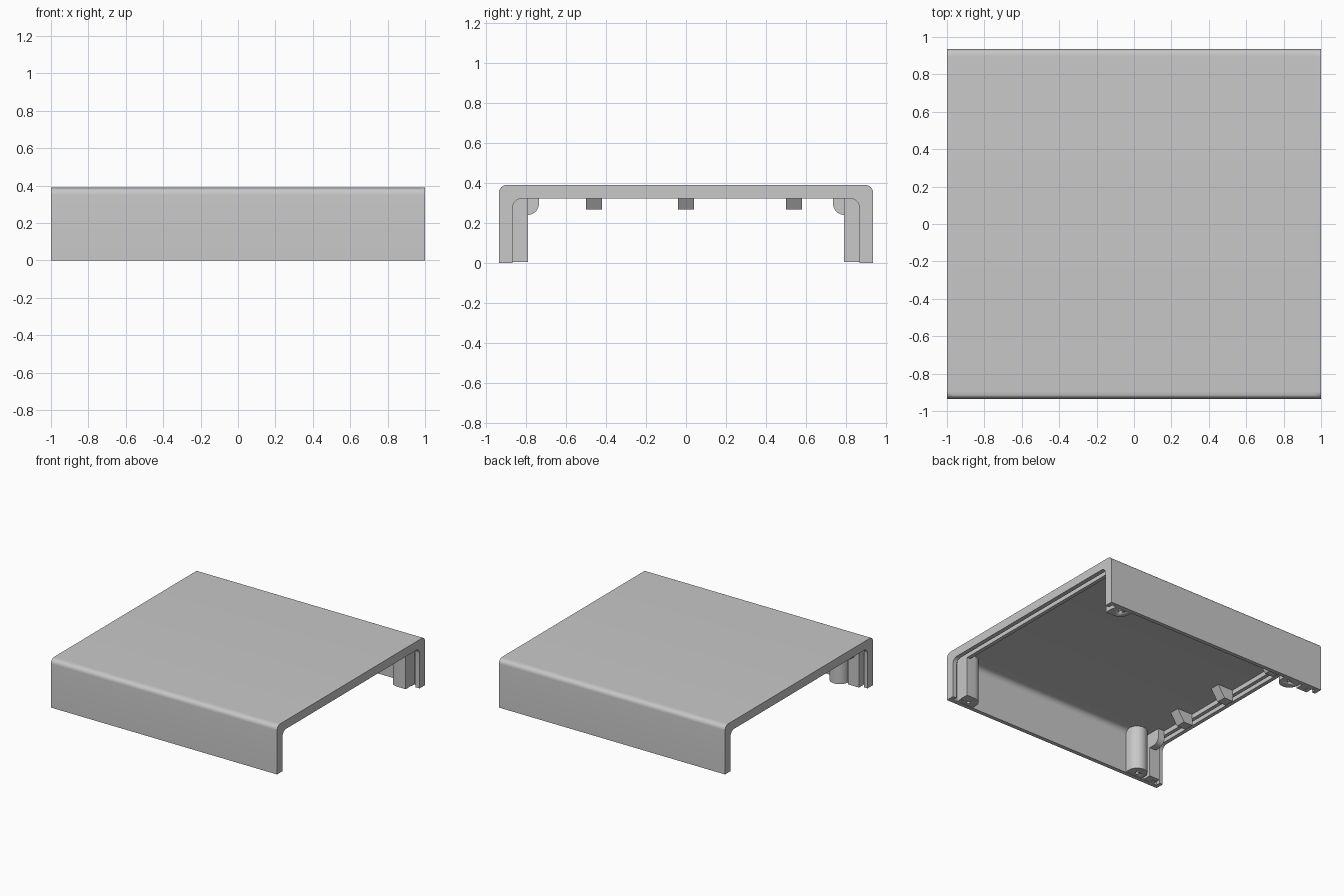
import bpy, bmesh, math
from mathutils import Matrix

cube = bpy.data.objects.get("Cube")
if cube:
    bpy.data.objects.remove(cube)

GREY = (0.58, 0.58, 0.58, 1)
grey = bpy.data.materials.new("plain grey")
grey.use_nodes = True
grey.diffuse_color = GREY
grey.node_tree.nodes["Principled BSDF"].inputs["Base Color"].default_value = GREY

HALF_Y, TOP = 0.935, 0.39
RIB, SKIN = 0.069, 0.032          # thickness at the end ribs and between them
INNER_Y, CEILING = HALF_Y - SKIN, TOP - SKIN
FOOT, SINK = 0.004, 0.005


def finish(name, bm):
    bmesh.ops.recalc_face_normals(bm, faces=bm.faces)
    mesh = bpy.data.meshes.new(name)
    bm.to_mesh(mesh)
    bm.free()
    mesh.materials.append(grey)
    obj = bpy.data.objects.new(name, mesh)
    bpy.context.collection.objects.link(obj)
    bpy.ops.object.select_all(action="DESELECT")
    obj.select_set(True)
    bpy.context.view_layer.objects.active = obj
    bpy.ops.object.shade_smooth_by_angle(angle=math.radians(30))
    return obj


def loft(name, rings):
    """Skin a list of equal closed rings and cap both ends."""
    bm = bmesh.new()
    loops = [[bm.verts.new(p) for p in ring] for ring in rings]
    n = len(loops[0])
    for a, b in zip(loops, loops[1:]):
        for i in range(n):
            j = (i + 1) % n
            bm.faces.new((a[i], a[j], b[j], b[i]))
    bm.faces.new(loops[0])
    bm.faces.new(loops[-1])
    return finish(name, bm)


def arc(cx, cy, r, start, end, steps=8):
    angles = [math.radians(start + (end - start) * i / steps) for i in range(steps + 1)]
    return [(cx + r * math.cos(a), cy + r * math.sin(a)) for a in angles]


def arch(y, z, r):
    """Open rounded U, from the +y foot over the top to the -y foot."""
    return ([(y, 0)] + arc(y - r, z - r, r, 0, 90)
            + arc(r - y, z - r, r, 90, 180) + [(-y, 0)])


def along_x(name, profile, x0, x1):
    return loft(name, [[(x, y, z) for y, z in profile] for x in (x0, x1)])


def upright(name, outline):
    return loft(name, [[(x, y, z) for x, y in outline] for z in (FOOT, CEILING + SINK)])


# Cover shell: thin skin with a pair of ribs round the inside at each end
def shell_ring(x, t):
    ring = arch(HALF_Y, TOP, 0.04) + arch(HALF_Y - t, TOP - t, 0.045)[::-1]
    return [(x, y, z) for y, z in ring]


stations = []
for x0, x1 in ((-1, -0.97), (-0.935, -0.905), (0.9, 0.93), (0.965, 1)):
    stations += [(x0, SKIN), (x0, RIB), (x1, RIB), (x1, SKIN)]
stations = stations[1:-1]
shell = loft("cover_shell", [shell_ring(x, t) for x, t in stations])


def drill(obj, x, y):
    """Screw hole going up from the foot of a post."""
    bm = bmesh.new()
    bmesh.ops.create_cone(bm, cap_ends=True, segments=20, radius1=0.015, radius2=0.015,
                          depth=0.3, matrix=Matrix.Translation((x, y, 0.1)))
    cutter = finish("screw_hole_cutter", bm)
    cutter.hide_render = True
    cutter.hide_set(True)
    mod = obj.modifiers.new("screw_hole", "BOOLEAN")
    mod.operation = "DIFFERENCE"
    mod.object = cutter


# Posts and clips on both side walls
for side, label in ((-1, "front"), (1, "back")):
    wall = side * (INNER_Y + SINK)
    centre, r = side * 0.865, 0.075
    inner = centre - side * r

    # Left post, square towards the opening and rounded behind
    outline = ([(0.93, wall), (0.93, inner)]
               + arc(0.855, centre, r, -90 * side, -180 * side, 10)
               + [(0.78, wall)])
    post = upright(label + "_left_post", outline)
    drill(post, 0.855, centre)

    # Half-round post near the right end
    outline = ([(-0.68, wall)] + arc(-0.755, centre, r, 0, -180 * side, 20)
               + [(-0.83, wall)])
    post = upright(label + "_right_post", outline)
    drill(post, -0.755, centre)

    # Upright panel guide beside the right opening
    step = side * 0.835
    upright(label + "_panel_guide",
            [(-0.945, wall), (-0.945, step), (-0.85, step), (-0.85, wall)])

    # Rounded bracket in the upper corner
    tip, low, rb = 0.735, 0.24, 0.055
    profile = ([(INNER_Y, CEILING + SINK), (tip, CEILING + SINK)]
               + arc(tip + rb, low + rb, rb, 180, 270) + [(INNER_Y, low)])
    along_x(label + "_corner_bracket", [(side * y, z) for y, z in profile], -0.907, -0.85)

# Sloped catches under the ceiling at the right opening
for i, y in enumerate((-0.46, 0, 0.54)):
    profile = [(-0.91, CEILING + SINK), (-0.91, 0.267), (-0.83, 0.267),
               (-0.77, CEILING), (-0.77, CEILING + SINK)]
    loft("ceiling_catch_%d" % (i + 1),
         [[(x, y + dy, z) for x, z in profile] for dy in (-0.04, 0.04)])
